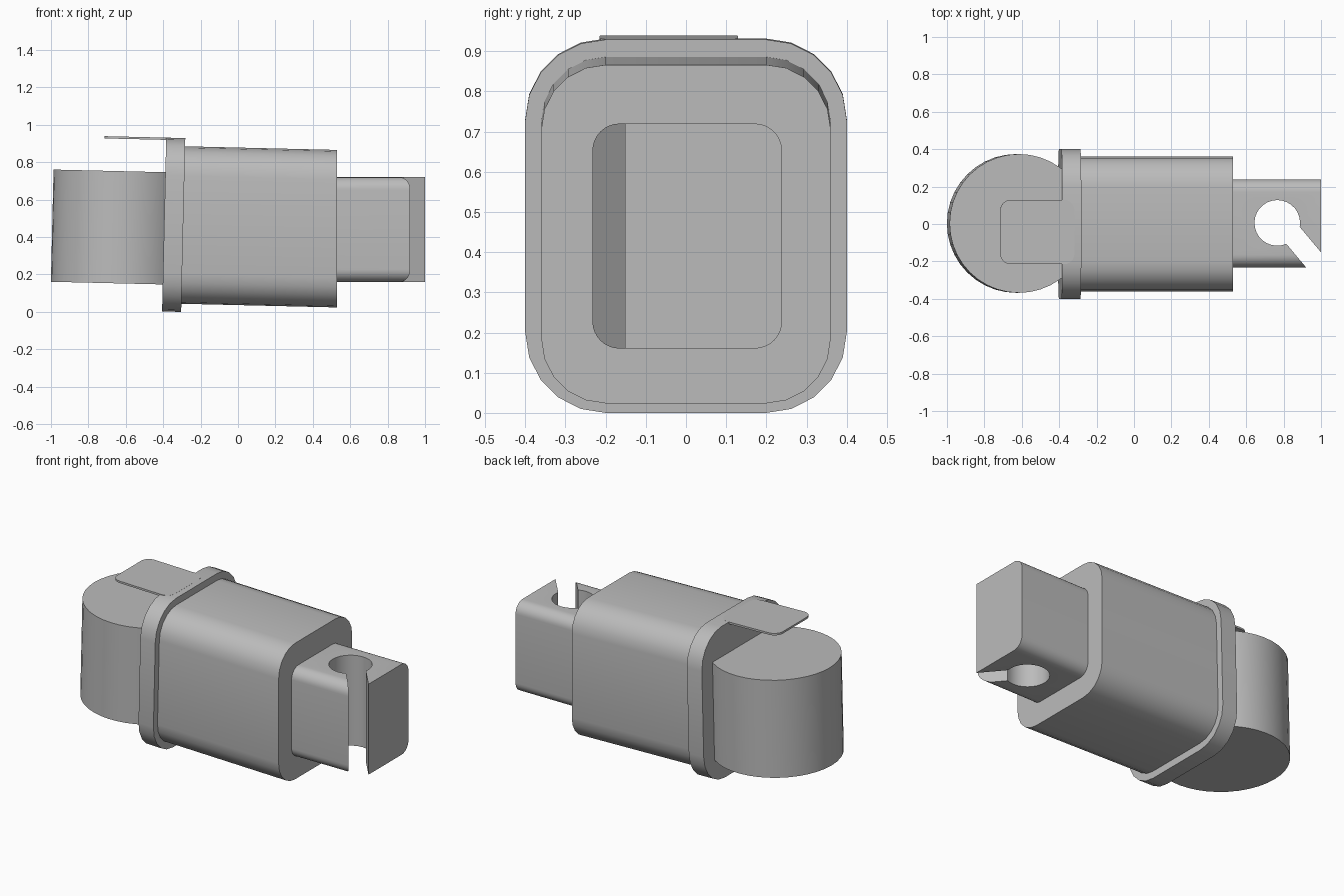
import bpy, bmesh, math
from mathutils import Matrix, Vector

if "Cube" in bpy.data.objects:
    bpy.data.objects.remove(bpy.data.objects["Cube"], do_unlink=True)

grey = bpy.data.materials.new("plain_grey")
grey.use_nodes = True
colour = (0.5, 0.5, 0.5, 1)
grey.diffuse_color = colour
grey.node_tree.nodes["Principled BSDF"].inputs["Base Color"].default_value = colour

# Slight lean shared by the sleeve, flange, drum and tab
TILT = Matrix.Translation((0, 0, 0.4575)) @ Matrix.Rotation(math.radians(1.36), 4, 'Y')


def arc(cx, cy, r, start, end, steps):
    angles = [math.radians(start + (end - start) * i / steps) for i in range(steps + 1)]
    return [(cx + r * math.cos(a), cy + r * math.sin(a)) for a in angles]


def rounded_rect(cx, cy, hx, hy, r, steps):
    points = []
    for start, sx, sy in ((0, 1, 1), (90, -1, 1), (180, -1, -1), (270, 1, -1)):
        points += arc(cx + sx * (hx - r), cy + sy * (hy - r), r, start, start + 90, steps)
    return points


def prism(name, profile, low, high, axis, matrix=Matrix(), trim_x=None):
    """Extrude a closed profile along X (profile in YZ) or Z (profile in XY)."""
    bm = bmesh.new()
    place = (lambda p, d: (d, *p)) if axis == 'X' else (lambda p, d: (*p, d))
    rings = [[bm.verts.new(matrix @ Vector(place(p, d))) for p in profile] for d in (low, high)]
    bm.faces.new(rings[0][::-1])
    bm.faces.new(rings[1])
    n = len(profile)
    for i in range(n):
        j = (i + 1) % n
        bm.faces.new((rings[0][i], rings[0][j], rings[1][j], rings[1][i]))
    if trim_x is not None:
        cut = bmesh.ops.bisect_plane(bm, geom=bm.verts[:] + bm.edges[:] + bm.faces[:],
                                     plane_co=(trim_x, 0, 0), plane_no=(1, 0, 0), clear_outer=True)
        rim = [e for e in cut["geom_cut"] if isinstance(e, bmesh.types.BMEdge)]
        bmesh.ops.edgeloop_fill(bm, edges=rim)
    bmesh.ops.recalc_face_normals(bm, faces=bm.faces[:])
    mesh = bpy.data.meshes.new(name)
    bm.to_mesh(mesh)
    bm.free()
    mesh.materials.append(grey)
    obj = bpy.data.objects.new(name, mesh)
    bpy.context.collection.objects.link(obj)
    return obj


def select_only(obj):
    bpy.ops.object.select_all(action='DESELECT')
    obj.select_set(True)
    bpy.context.view_layer.objects.active = obj


# Sleeve with an upright cut end, and the flange behind it
sleeve = prism("sleeve", rounded_rect(0, 0, 0.36, 0.421, 0.16, 5), -0.35, 0.6, 'X', TILT, 0.53)
flange = prism("flange", rounded_rect(0, 0, 0.4, 0.4645, 0.2, 5), -0.395, -0.293, 'X', TILT)

# Round drum and the thin tab above it
drum = prism("drum", arc(-0.622, 0.003, 0.371, 0, 351, 39), -0.32, 0.28, 'Z', TILT)
tab = prism("tab", rounded_rect(-0.528, -0.043, 0.198, 0.172, 0.055, 6), 0.453, 0.465, 'Z', TILT)

# End block with a keyhole cut through from top to bottom
block = prism("end_block", rounded_rect(0.003, 0.44, 0.236, 0.28, 0.068, 8), 0.45, 1.0, 'X')
hole = Vector((0.766, 0.006))
radius = 0.122
along = Vector((math.cos(math.radians(-50)), math.sin(math.radians(-50))))
across = Vector((-along.y, along.x))
near, far = 0.078, -0.035
start = -50 + math.degrees(math.asin(near / radius))
end = 310 + math.degrees(math.asin(far / radius))
keyhole = arc(hole.x, hole.y, radius, start, end, 24)
keyhole += [tuple(hole + along * 0.6 + across * side) for side in (far, near)]
cutter = prism("keyhole_cutter", keyhole, 0, 0.9, 'Z')
cutter.hide_render = True
cut = block.modifiers.new("keyhole", 'BOOLEAN')
cut.operation = 'DIFFERENCE'
cut.solver = 'EXACT'
cut.object = cutter
select_only(block)
bpy.ops.object.modifier_apply(modifier=cut.name)
bpy.data.objects.remove(cutter, do_unlink=True)

# Smooth rounded sides, keep rims crisp
for part in (sleeve, flange, drum, tab, block):
    select_only(part)
    bpy.ops.object.shade_smooth_by_angle(angle=math.radians(30))
